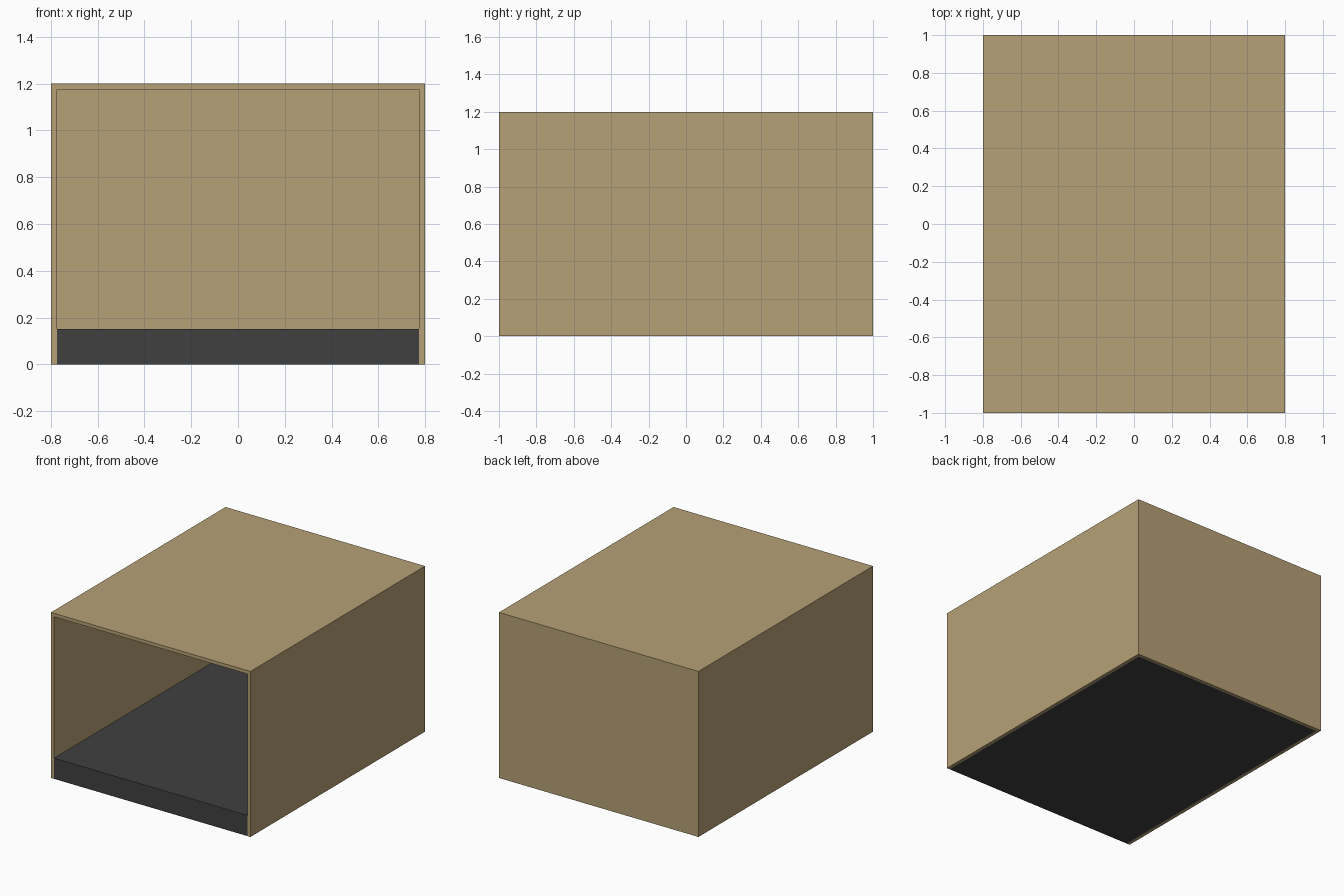
import bpy, bmesh
from mathutils import Matrix, Vector

if "Cube" in bpy.data.objects:
    bpy.data.objects.remove(bpy.data.objects["Cube"])

WALL = 0.025


def material(name, rgb):
    m = bpy.data.materials.new(name)
    m.diffuse_color = (*rgb, 1)
    m.use_nodes = True
    m.node_tree.nodes["Principled BSDF"].inputs["Base Color"].default_value = m.diffuse_color
    return m


def box(name, lo, hi, mat, open_sides=()):
    # Axis-aligned box, leaving out faces whose normal is in open_sides
    lo, hi = Vector(lo), Vector(hi)
    bm = bmesh.new()
    bmesh.ops.create_cube(bm, size=1, matrix=Matrix.Translation((lo + hi) / 2)
                          @ Matrix.Diagonal((*(hi - lo), 1)))
    bm.normal_update()
    gone = [f for f in bm.faces if any(f.normal.dot(Vector(n)) > 0.9 for n in open_sides)]
    bmesh.ops.delete(bm, geom=gone, context='FACES')
    mesh = bpy.data.meshes.new(name)
    bm.to_mesh(mesh)
    bm.free()
    mesh.materials.append(mat)
    ob = bpy.data.objects.new(name, mesh)
    bpy.context.collection.objects.link(ob)
    return ob


tan = material("tan", (0.468, 0.356, 0.181))
charcoal = material("charcoal", (0.051, 0.051, 0.051))

# Outer shell: roof, two sides and back, open at front and bottom
shell = box("shell", (-0.8, -1, 0), (0.8, 1, 1.2), tan, [(0, -1, 0), (0, 0, -1)])
solid = shell.modifiers.new("wall_thickness", 'SOLIDIFY')
solid.thickness = WALL
solid.offset = -1
solid.use_even_offset = True

# Dark floor slab filling the bottom between the walls
box("floor_slab", (-0.8 + WALL, -1, 0), (0.8 - WALL, 1 - WALL, 0.15), charcoal)
